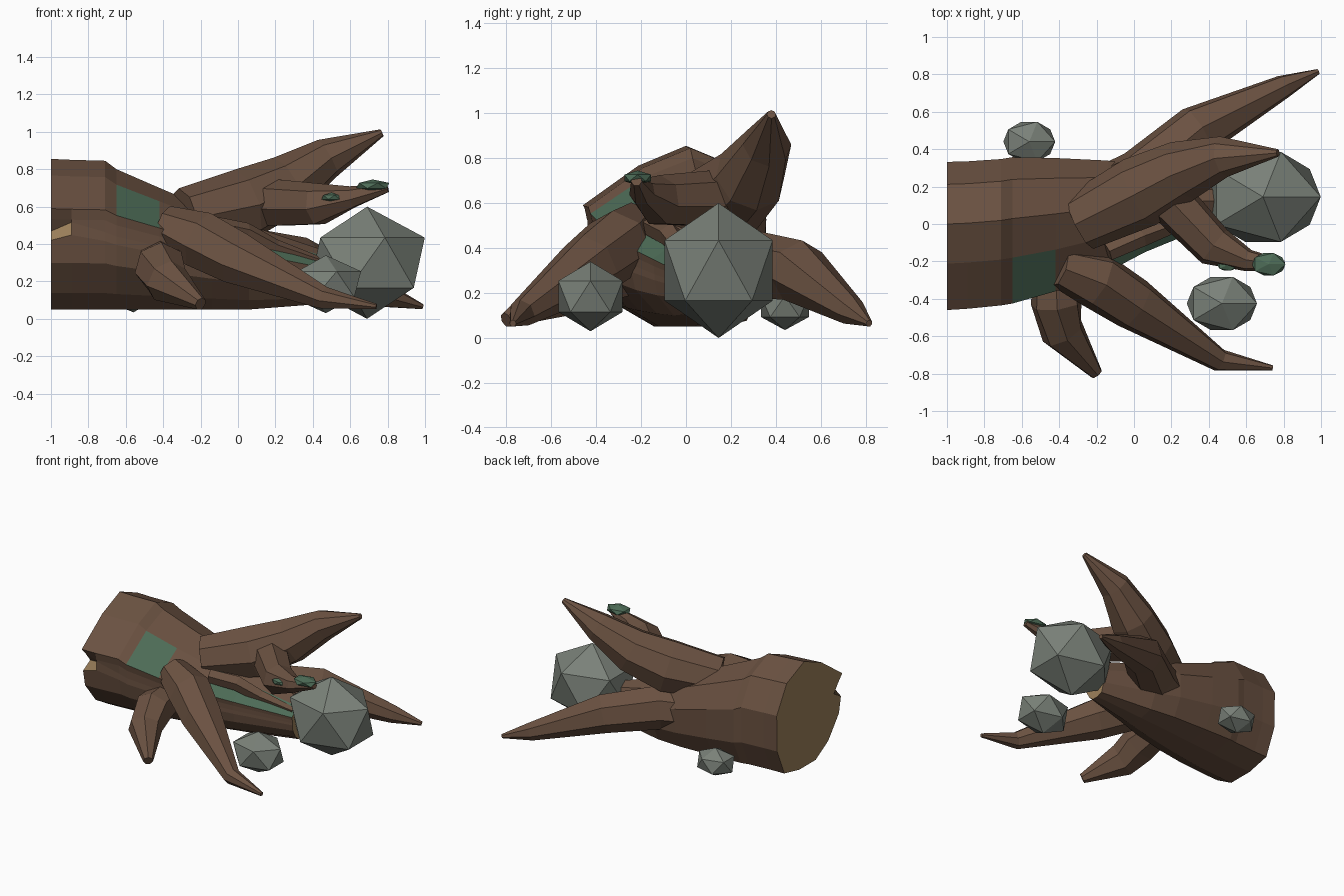
import bpy, bmesh, math
from mathutils import Vector

if "Cube" in bpy.data.objects:
    bpy.data.objects.remove(bpy.data.objects["Cube"], do_unlink=True)


def material(name, rgb):
    m = bpy.data.materials.new(name)
    m.use_nodes = True
    m.diffuse_color = (*rgb, 1)
    m.node_tree.nodes["Principled BSDF"].inputs["Base Color"].default_value = (*rgb, 1)
    return m


BARK = material("bark brown", (0.145, 0.083, 0.053))
WOOD = material("cut wood tan", (0.34, 0.22, 0.105))
MOSS = material("moss green", (0.075, 0.15, 0.095))
STONE = material("stone grey", (0.195, 0.22, 0.19))
GROUND = 0.05


def loft(name, rings, mats, paint=None):
    """Skin closed rings of points; paint(segment, side) gives a material index."""
    bm = bmesh.new()
    loops = [[bm.verts.new(p) for p in ring] for ring in rings]
    n = len(loops[0])
    for s in range(len(loops) - 1):
        a, b = loops[s], loops[s + 1]
        for i in range(n):
            j = (i + 1) % n
            f = bm.faces.new((a[i], a[j], b[j], b[i]))
            f.material_index = paint(s, i) if paint else 0
    for loop in (loops[0], loops[-1]):
        f = bm.faces.new(loop)
        f.material_index = 1 if paint else 0
    bmesh.ops.recalc_face_normals(bm, faces=bm.faces)
    mesh = bpy.data.meshes.new(name)
    bm.to_mesh(mesh)
    bm.free()
    for m in mats:
        mesh.materials.append(m)
    ob = bpy.data.objects.new(name, mesh)
    bpy.context.collection.objects.link(ob)


def root(name, path, sides=7):
    """Tapering faceted root along (x, y, z, radius) stations, resting on the ground."""
    pts = [Vector(p[:3]) for p in path]
    rings = []
    for k, p in enumerate(pts):
        t = (pts[min(k + 1, len(pts) - 1)] - pts[max(k - 1, 0)]).normalized()
        side = t.cross(Vector((0, 0, 1))).normalized()
        up = side.cross(t)
        ring = []
        for i in range(sides):
            a = math.tau * i / sides + math.pi / 2
            v = p + path[k][3] * (side * math.cos(a) + up * math.sin(a))
            v.z = max(v.z, GROUND + 0.002 * math.sin(a))
            ring.append(v)
        rings.append(ring)
    loft(name, rings, [BARK])


def rock(name, loc, scale, mat):
    bpy.ops.mesh.primitive_ico_sphere_add(subdivisions=1, radius=1, location=loc)
    ob = bpy.context.object
    ob.name = name
    ob.scale = scale
    ob.data.materials.append(mat)


# Trunk: one cross-section (width, height), scaled along x
profile = [(0.15, 1), (0.68, 0.89), (0.98, 0.64), (0.97, 0.3), (0.75, 0.05), (0.3, 0),
           (-0.2, 0), (-0.58, 0.11), (-0.9, 0.31), (-0.96, 0.46), (-0.96, 0.52),
           (-0.97, 0.6), (-1, 0.67), (-0.38, 0.89)]
NOTCH, MOSSY = 10, 12
# x, centre y, bottom, top, half width
stations = [(-1, -0.06, 0.05, 0.855, 0.4), (-0.89, -0.055, 0.05, 0.85, 0.398),
            (-0.71, -0.04, 0.05, 0.845, 0.395), (-0.65, -0.03, 0.05, 0.8, 0.395),
            (-0.42, 0.0, 0.05, 0.7, 0.36), (-0.14, 0.045, 0.05, 0.58, 0.3),
            (0.06, 0.08, 0.05, 0.5, 0.23), (0.45, 0.11, 0.08, 0.37, 0.1)]
rings = [[Vector((x, cy + u * hw, lo + v * (hi - lo))) for u, v in profile]
         for x, cy, lo, hi, hw in stations]
# Splintered notch in the cut end
rings[0][NOTCH] += Vector((0, 0.085, 0))
rings[0][NOTCH + 1] += Vector((0, 0.04, 0))
rings[1][NOTCH - 1].z += 0.03
rings[1][NOTCH].z += 0.05


def trunk_paint(segment, side):
    if segment == 0 and side == NOTCH - 1:
        return 1
    if side == MOSSY and segment in (3, 5, 6):
        return 2
    return 0


loft("trunk", rings, [BARK, WOOD, MOSS], trunk_paint)

# Roots
root("upper_root", [(-0.29, 0.01, 0.54, 0.16), (0.03, 0.17, 0.61, 0.195),
                    (0.26, 0.285, 0.715, 0.165), (0.48, 0.36, 0.86, 0.11),
                    (0.77, 0.38, 0.995, 0.02)], 8)
root("forked_root", [(0.09, 0.21, 0.62, 0.13), (0.21, 0.11, 0.615, 0.13),
                     (0.43, -0.12, 0.61, 0.115), (0.61, -0.195, 0.65, 0.06),
                     (0.8, -0.22, 0.7, 0.025)])
root("back_root", [(-0.2, 0.14, 0.32, 0.15), (0.04, 0.25, 0.33, 0.16),
                   (0.34, 0.5, 0.295, 0.142), (0.8, 0.735, 0.12, 0.065),
                   (0.985, 0.815, 0.065, 0.015)])
root("front_root", [(-0.4, -0.23, 0.5, 0.11), (-0.2, -0.3, 0.42, 0.157),
                    (0.0, -0.43, 0.32, 0.145), (0.46, -0.73, 0.11, 0.062),
                    (0.74, -0.77, 0.065, 0.015)])
root("short_root", [(-0.42, -0.25, 0.3, 0.12), (-0.415, -0.42, 0.275, 0.14),
                    (-0.38, -0.58, 0.2, 0.12), (-0.2, -0.8, 0.08, 0.035)])
root("ridge_root", [(-0.14, -0.15, 0.5, 0.05), (0.04, -0.07, 0.46, 0.055),
                    (0.2, -0.01, 0.38, 0.045), (0.43, 0.05, 0.31, 0.025)], 5)

# Rocks
rock("large_rock", (0.69, 0.145, 0.3), (0.345, 0.283, 0.3), STONE)
rock("front_rock", (0.47, -0.425, 0.185), (0.21, 0.168, 0.155), STONE)
rock("small_rock", (-0.56, 0.44, 0.14), (0.155, 0.125, 0.105), STONE)

# Moss clumps on the forked root
rock("moss_clump", (0.72, -0.215, 0.712), (0.1, 0.07, 0.033), MOSS)
rock("moss_patch", (0.5, -0.22, 0.65), (0.06, 0.035, 0.025), MOSS)
